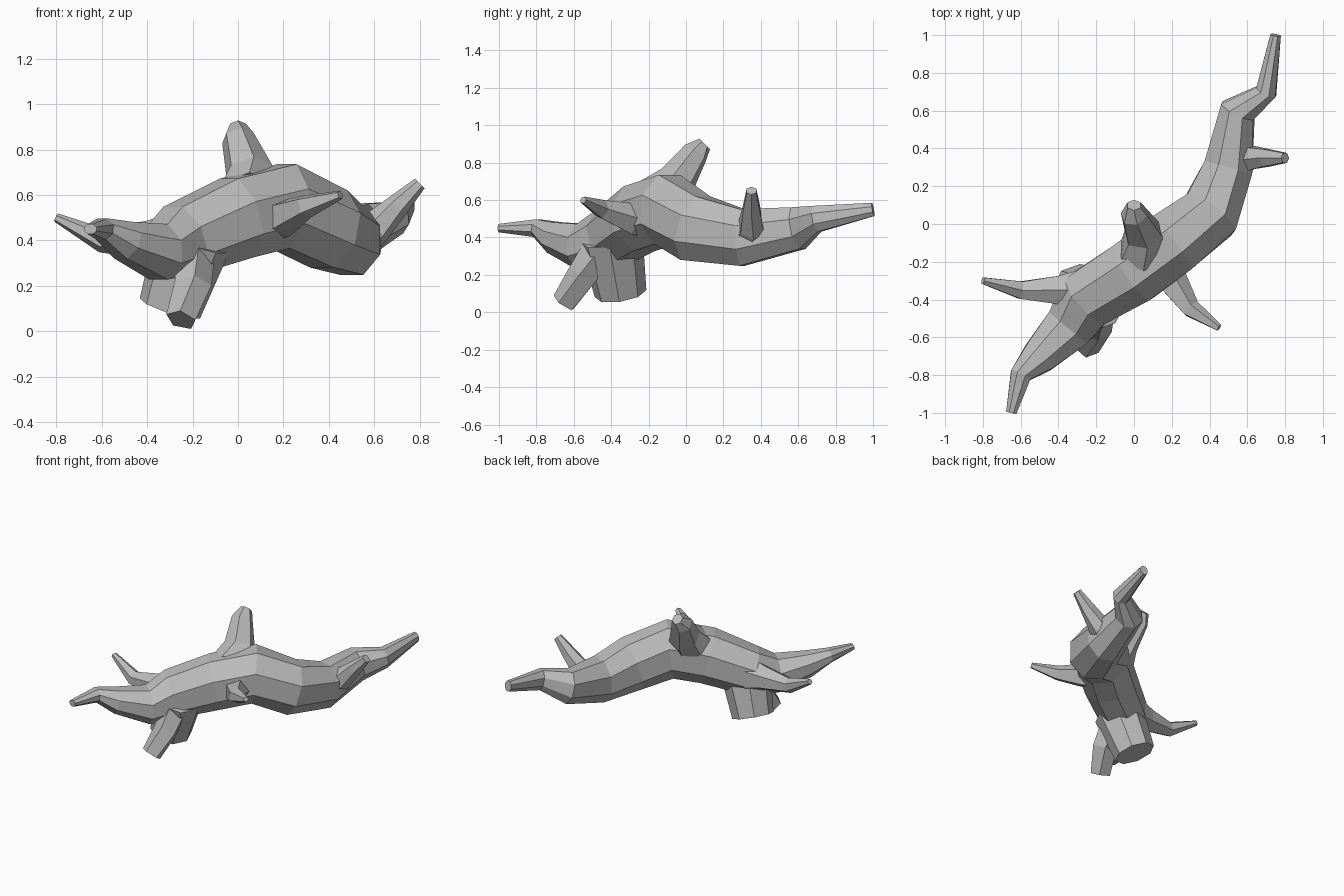
import bpy
import bmesh
import math
from mathutils import Vector

default_cube = bpy.data.objects.get("Cube")
if default_cube:
    bpy.data.objects.remove(default_cube, do_unlink=True)

# Weathered wood colour
wood = bpy.data.materials.new("weathered_grey")
wood.use_nodes = True
grey = (.5, .5, .5, 1)
wood.diffuse_color = grey
wood.node_tree.nodes["Principled BSDF"].inputs["Base Color"].default_value = grey


def taper(base, tip):
    """Return a rule giving round sections that shrink evenly from base to tip."""
    def section(along):
        radius = base + (tip - base) * along
        return radius, radius
    return section


def trunk_section(along):
    """Thick in the middle, thin at both tips, taller towards the rear."""
    radius = .03 + .16 * math.sin(math.pi * along) ** 1.3
    return radius, radius * (.8 + along / 2)


def make_ring(bm, centre, direction, width, height, sides):
    """Add one polygonal section, square to the limb's direction."""
    across = direction.cross(Vector((0, 0, 1))).normalized()
    upward = across.cross(direction)
    ring = []
    for corner in range(sides):
        angle = math.tau * (corner + .5) / sides
        offset = across * width * math.cos(angle) + upward * height * math.sin(angle)
        ring.append(bm.verts.new(centre + offset))
    return ring


def make_limb(name, path, section, sides=6):
    """Loft a closed, flat-faced limb along a bent path."""
    bm = bmesh.new()
    points = [Vector(point) for point in path]
    last = len(points) - 1
    rings = []
    for index, centre in enumerate(points):
        before = points[max(index - 1, 0)]
        after = points[min(index + 1, last)]
        direction = (after - before).normalized()
        width, height = section(index / last)
        rings.append(make_ring(bm, centre, direction, width, height, sides))
    for lower, upper in zip(rings, rings[1:]):
        for corner in range(sides):
            following = (corner + 1) % sides
            bm.faces.new((lower[corner], lower[following], upper[following], upper[corner]))
    bm.faces.new(rings[0])
    bm.faces.new(rings[-1])
    bmesh.ops.recalc_face_normals(bm, faces=bm.faces)
    mesh = bpy.data.meshes.new(name)
    bm.to_mesh(mesh)
    bm.free()
    mesh.materials.append(wood)
    limb = bpy.data.objects.new(name, mesh)
    bpy.context.collection.objects.link(limb)


# Main trunk, from the thin front tip to the raised rear tip
make_limb("trunk", [
    (-.65, -1, .45), (-.6, -.8, .45), (-.5, -.7, .4), (-.35, -.55, .35),
    (-.25, -.4, .4), (0, -.25, .5), (.2, -.1, .55), (.4, .05, .45),
    (.5, .3, .4), (.55, .6, .45), (.7, .7, .5), (.75, 1, .55),
], trunk_section, sides=8)

# Side branches
make_limb("right_branch", [
    (-.3, -.35, .4), (-.4, -.35, .4), (-.6, -.35, .4), (-.8, -.3, .5),
], taper(base=.12, tip=.02))

make_limb("left_front_branch", [
    (.1, -.2, .5), (.2, -.3, .5), (.3, -.45, .55), (.45, -.55, .6),
], taper(base=.12, tip=.02), sides=5)

make_limb("left_rear_branch", [
    (.5, .3, .4), (.6, .35, .45), (.7, .35, .55), (.8, .35, .65),
], taper(base=.1, tip=.03))

# Upright branch with a bent tip
make_limb("upper_branch", [
    (.05, -.15, .6), (.05, -.05, .7), (0, .05, .85), (0, .1, .9),
], taper(base=.14, tip=.04))

# Leg and broken stub that carry the trunk
make_limb("front_leg", [
    (-.2, -.45, .35), (-.2, -.55, .2), (-.25, -.65, .05),
], taper(base=.1, tip=.07), sides=5)

make_limb("broken_stub", [
    (-.2, -.4, .4), (-.3, -.35, .1),
], taper(base=.17, tip=.14), sides=8)
